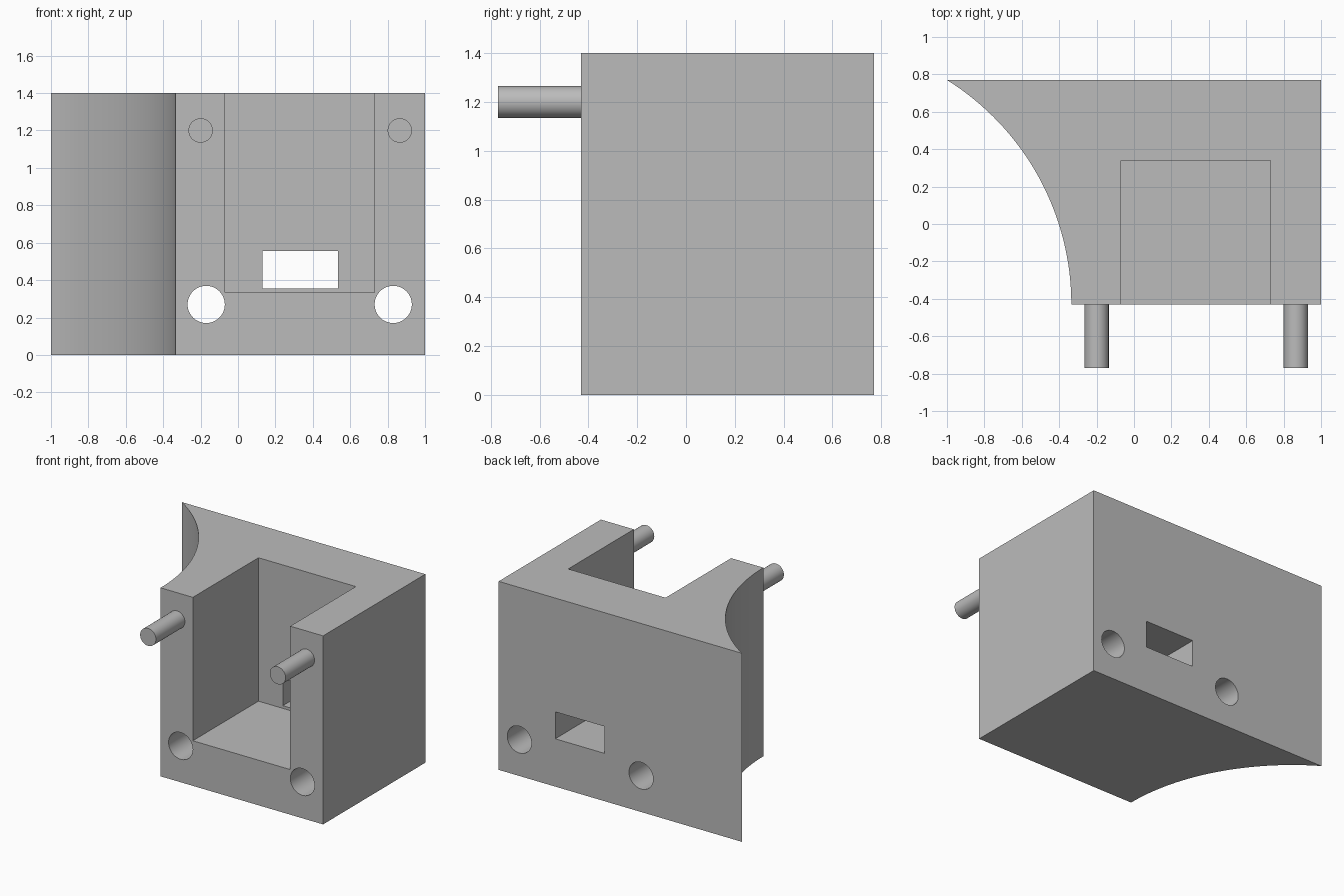
import bpy
import bmesh
from math import sin, cos, asin, radians
from mathutils import Matrix, Vector

if "Cube" in bpy.data.objects:
    bpy.data.objects.remove(bpy.data.objects["Cube"], do_unlink=True)

FRONT, BACK, TOP = -0.43, 0.77, 1.4

grey = bpy.data.materials.new("plain_grey")
grey.use_nodes = True
colour = (0.5, 0.5, 0.5, 1)
grey.diffuse_color = colour
grey.node_tree.nodes["Principled BSDF"].inputs["Base Color"].default_value = colour


def add_object(name, bm):
    bmesh.ops.recalc_face_normals(bm, faces=bm.faces)
    mesh = bpy.data.meshes.new(name)
    bm.to_mesh(mesh)
    bm.free()
    mesh.materials.append(grey)
    obj = bpy.data.objects.new(name, mesh)
    bpy.context.collection.objects.link(obj)
    return obj


def box(name, low, high):
    low, high = Vector(low), Vector(high)
    bm = bmesh.new()
    bmesh.ops.create_cube(bm, size=1, matrix=Matrix.Translation((low + high) / 2)
                          @ Matrix.Diagonal((*(high - low), 1)))
    return add_object(name, bm)


def rod(name, x, z, radius, y0, y1):
    bm = bmesh.new()
    place = Matrix.Translation((x, (y0 + y1) / 2, z)) @ Matrix.Rotation(radians(90), 4, "X")
    bmesh.ops.create_cone(bm, cap_ends=True, segments=48, radius1=radius, radius2=radius,
                          depth=y1 - y0, matrix=place)
    return add_object(name, bm)


def smooth(obj):
    bpy.ops.object.select_all(action="DESELECT")
    obj.select_set(True)
    bpy.context.view_layer.objects.active = obj
    bpy.ops.object.shade_smooth_by_angle(angle=radians(30))


# Body: extruded outline with a concave arc on the right flank
radius = 1.415
centre_x = -0.335 - radius
sweep = asin((BACK - FRONT) / radius)
steps = 32
outline = [(1, FRONT), (1, BACK)]
for i in range(steps, -1, -1):
    a = sweep * i / steps
    outline.append((centre_x + radius * cos(a), FRONT + radius * sin(a)))
bm = bmesh.new()
base = bm.faces.new([bm.verts.new((x, y, 0)) for x, y in outline])
top = bmesh.ops.extrude_face_region(bm, geom=[base])["geom"]
bmesh.ops.translate(bm, vec=(0, 0, TOP),
                    verts=[v for v in top if isinstance(v, bmesh.types.BMVert)])
body = add_object("body", bm)

# Pocket, rear slot and two through holes
cutters = [
    box("pocket_cutter", (-0.07, FRONT - 0.2, 0.335), (0.73, 0.34, TOP + 0.2)),
    box("slot_cutter", (0.13, 0.2, 0.355), (0.535, BACK + 0.2, 0.555)),
    rod("right_hole_cutter", -0.17, 0.27, 0.0995, FRONT - 0.2, BACK + 0.2),
    rod("left_hole_cutter", 0.83, 0.27, 0.0995, FRONT - 0.2, BACK + 0.2),
]
bpy.context.view_layer.objects.active = body
for cutter in cutters:
    cutter.hide_render = True
    cut = body.modifiers.new(cutter.name, "BOOLEAN")
    cut.operation, cut.solver, cut.object = "DIFFERENCE", "EXACT", cutter
    bpy.ops.object.modifier_apply(modifier=cut.name)
    bpy.data.objects.remove(cutter, do_unlink=True)
smooth(body)

# Front locating pins
for name, x in (("right_pin", -0.2), ("left_pin", 0.865)):
    smooth(rod(name, x, 1.2, 0.065, -0.77, FRONT + 0.01))
